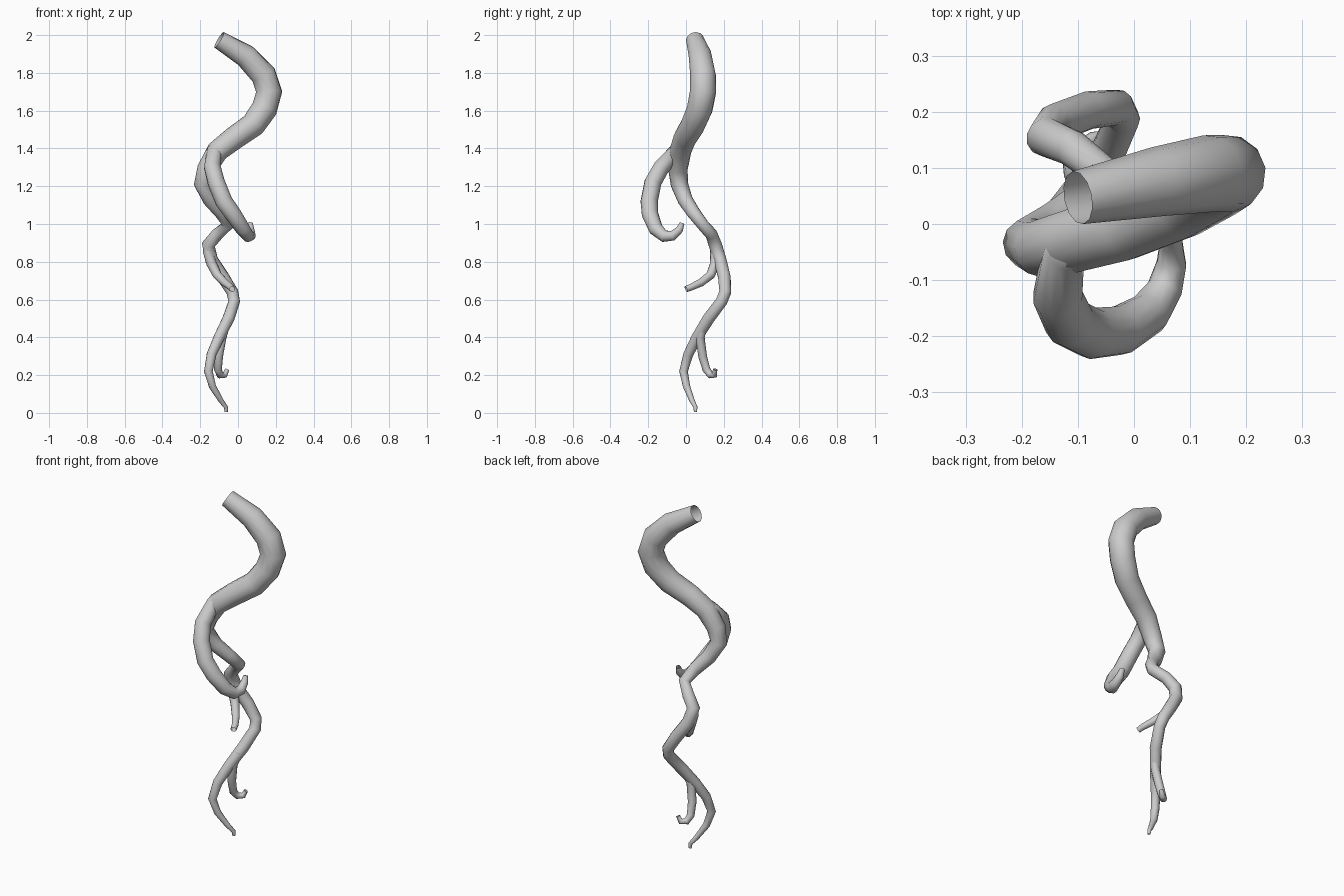
import bpy


def root(name, points):
    """Tapered 12-sided open tube through (x, y, z, radius) points."""
    cu = bpy.data.curves.new(name, 'CURVE')
    cu.dimensions = '3D'
    cu.bevel_depth = 1.0
    cu.bevel_resolution = 4
    cu.twist_mode = 'MINIMUM'
    sp = cu.splines.new('POLY')
    sp.points.add(len(points) - 1)
    for p, (x, y, z, r) in zip(sp.points, points):
        p.co = (x, y, z, 1)
        p.radius = r
    ob = bpy.data.objects.new(name, cu)
    bpy.context.collection.objects.link(ob)
    bpy.ops.object.select_all(action='DESELECT')
    ob.select_set(True)
    bpy.context.view_layer.objects.active = ob
    bpy.ops.object.convert(target='MESH')
    bpy.ops.object.shade_smooth()
    return bpy.context.object


# Main root, winding from the thick top to the thin tip
root("main_root", [
    (-.10, .047, 1.975, .048), (.04, .075, 1.89, .062), (.135, .09, 1.79, .069),
    (.165, .09, 1.70, .070), (.14, .073, 1.61, .069), (.08, .037, 1.525, .066),
    (-.02, -.005, 1.455, .062), (-.11, -.03, 1.385, .058), (-.165, -.043, 1.29, .052),
    (-.188, -.035, 1.21, .046), (-.145, -.003, 1.125, .040), (-.09, .04, 1.06, .036),
    (-.053, .09, .995, .032), (-.11, .135, .945, .033), (-.157, .155, .89, .036),
    (-.14, .18, .81, .035), (-.08, .203, .72, .034), (-.03, .208, .64, .032),
    (-.02, .188, .59, .031), (-.05, .12, .50, .032), (-.10, .058, .40, .029),
    (-.14, .012, .31, .026), (-.157, -.013, .22, .023), (-.135, .003, .14, .019),
    (-.09, .032, .065, .014), (-.064, .05, .03, .011), (-.062, .05, .005, .008)])

# Large front branch hooking back up
root("front_branch", [
    (-.05, -.015, 1.43, .040), (-.125, -.05, 1.385, .042), (-.136, -.13, 1.30, .045),
    (-.115, -.175, 1.22, .046), (-.075, -.195, 1.12, .046), (-.025, -.19, 1.05, .044),
    (.025, -.16, .975, .039), (.055, -.115, .935, .032), (.067, -.07, .938, .027),
    (.066, -.035, .97, .021), (.065, -.02, 1.005, .013)])

# Short middle branch
root("middle_branch", [
    (-.155, .155, .90, .026), (-.158, .155, .85, .027), (-.14, .155, .79, .027),
    (-.11, .13, .73, .024), (-.07, .08, .69, .021), (-.04, .03, .667, .018),
    (-.03, .0, .655, .016)])

# Lower branch with curled tip
root("lower_branch", [
    (-.06, .095, .48, .022), (-.085, .075, .40, .024), (-.102, .088, .30, .023),
    (-.106, .108, .23, .021), (-.095, .13, .20, .019), (-.07, .15, .20, .016),
    (-.057, .155, .23, .011)])
